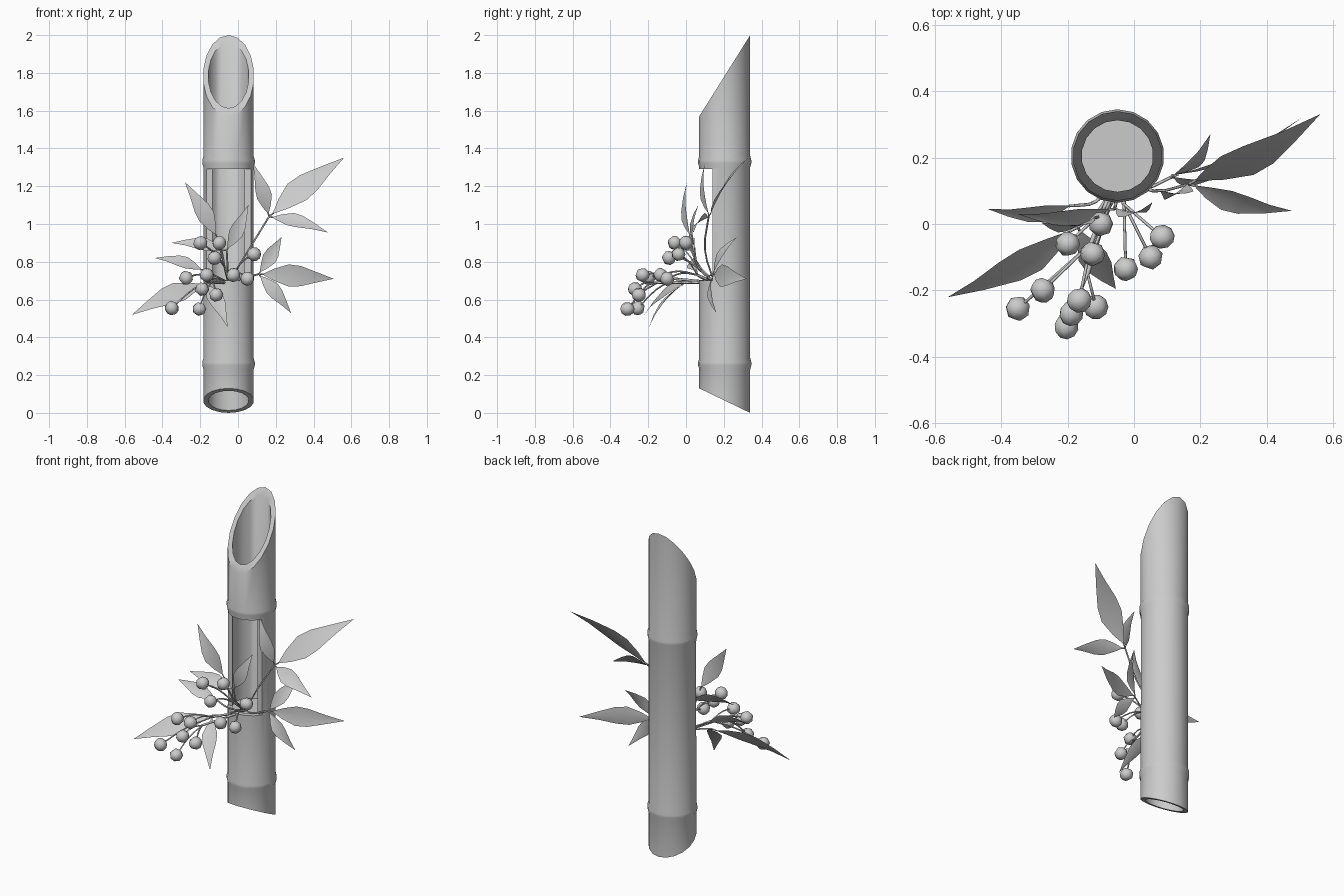
import bpy, bmesh, math, random
from mathutils import Vector, Euler

if "Cube" in bpy.data.objects:
    bpy.data.objects.remove(bpy.data.objects["Cube"])

random.seed(4)
CX, CY, SIDES = -0.05, 0.205, 18
R, RI = 0.135, 0.108
grey = bpy.data.materials.new("plain_grey")
grey.diffuse_color = (0.6, 0.6, 0.6, 1)
grey.use_nodes = True
grey.node_tree.nodes["Principled BSDF"].inputs["Base Color"].default_value = grey.diffuse_color


def finish(name, bm, smooth=40):
    me = bpy.data.meshes.new(name)
    bm.to_mesh(me)
    bm.free()
    me.materials.append(grey)
    ob = bpy.data.objects.new(name, me)
    bpy.context.collection.objects.link(ob)
    bpy.context.view_layer.objects.active = ob
    ob.select_set(True)
    if smooth:
        bpy.ops.object.shade_smooth_by_angle(angle=math.radians(smooth))
    ob.select_set(False)
    return ob


# slanted end cuts
def top_z(y):
    return 1.57 + (y - 0.07) / 0.27 * 0.43


def bottom_z(y):
    return 0.13 - (y - 0.07) / 0.27 * 0.13


# bamboo tube: closed wall profile turned around its axis, with a ridge at each joint
def ridge(z):
    return [(R, z - .03), (R + .006, z - .008), (R + .006, z + .008), (R, z + .03)]


profile = [(R, bottom_z), *ridge(.26), *ridge(1.33), (R, top_z), (RI, top_z), (RI, bottom_z)]
bm = bmesh.new()
rings = []
for r, z in profile:
    ring = []
    for i in range(SIDES):
        a = 2 * math.pi * i / SIDES + math.pi / 2
        x, y = CX + r * math.cos(a), CY + r * math.sin(a)
        ring.append(bm.verts.new((x, y, z(y) if callable(z) else z)))
    rings.append(ring)
for k, a in enumerate(rings):
    b = rings[(k + 1) % len(rings)]
    for i in range(SIDES):
        j = (i + 1) % SIDES
        bm.faces.new((a[i], a[j], b[j], b[i]))
bmesh.ops.recalc_face_normals(bm, faces=bm.faces)
tube = finish("bamboo_tube", bm, 0)

# window opening in the front of the middle section
bm = bmesh.new()
bmesh.ops.create_cube(bm, size=1)
for v in bm.verts:
    v.co = (CX + v.co.x * 0.5, 0.04 + v.co.y * 0.2, 0.995 + v.co.z * 0.59)
cutter = finish("window_cutter", bm, 0)
cutter.hide_render = True
cut = tube.modifiers.new("window", 'BOOLEAN')
cut.operation, cut.object, cut.solver = 'DIFFERENCE', cutter, 'EXACT'
bpy.context.view_layer.objects.active = tube
tube.select_set(True)
bpy.ops.object.modifier_apply(modifier="window")
bpy.ops.object.shade_smooth_by_angle(angle=math.radians(35))
tube.select_set(False)
bpy.data.objects.remove(cutter)

# inner walls at the joints and the window floor
for name, z in (("lower_joint_wall", .26), ("window_floor", .69), ("upper_joint_wall", 1.33)):
    bm = bmesh.new()
    bmesh.ops.create_cone(bm, cap_ends=True, segments=SIDES, radius1=RI, radius2=RI, depth=.012)
    bmesh.ops.translate(bm, verts=bm.verts, vec=(CX, CY, z))
    finish(name, bm)


# stems: thin bevelled curves bent by an offset at the middle
def stem(name, start, end, r, bend=(0, 0, 0)):
    start, end = Vector(start), Vector(end)
    cu = bpy.data.curves.new(name, 'CURVE')
    cu.dimensions = '3D'
    cu.bevel_depth, cu.bevel_resolution, cu.resolution_u = r, 0, 3
    cu.use_fill_caps = True
    sp = cu.splines.new('BEZIER')
    sp.bezier_points.add(2)
    for p, co in zip(sp.bezier_points, (start, (start + end) / 2 + Vector(bend), end)):
        p.co = co
        p.handle_left_type = p.handle_right_type = 'AUTO'
    cu.materials.append(grey)
    bpy.context.collection.objects.link(bpy.data.objects.new(name, cu))


BASE = (CX, .15, .69)


# berry spray: a branch to the joint, then a stalk to each berry
def spray(joint, *berries):
    stem("berry_branch", BASE, joint, .007)
    for centre in berries:
        stem("berry_stalk", joint, centre, .0045, (0, 0, .02))
        bm = bmesh.new()
        bmesh.ops.create_uvsphere(bm, u_segments=7, v_segments=5, radius=.038)
        turn = Euler([random.uniform(0, 3) for _ in range(3)]).to_matrix()
        bmesh.ops.rotate(bm, verts=bm.verts, cent=(0, 0, 0), matrix=turn)
        bmesh.ops.translate(bm, verts=bm.verts, vec=centre)
        finish("berry", bm, 60)


spray((-.07, .06, .77), (-.2, -.06, .9), (-.1, 0, .9), (-.125, -.09, .82))
spray((-.03, .06, .73), (.085, -.04, .84), (.05, -.1, .71), (-.025, -.135, .73))
spray((-.13, -.06, .71), (-.275, -.2, .715), (-.165, -.23, .73), (-.35, -.255, .555))
spray((-.14, -.15, .69), (-.205, -.31, .55), (-.115, -.25, .625), (-.19, -.27, .655))


# leaf: pointed blade with a folded midrib; width follows length
def leaf(joint, tip, facing):
    joint, tip = Vector(joint), Vector(tip)
    base = joint.lerp(tip, .06)
    stem("leaf_stalk", joint, base, .004)
    d = tip - base
    width = .25 * d.length + .015
    side = d.cross(Vector(facing)).normalized()
    up = side.cross(d).normalized()
    bm = bmesh.new()
    rows = []
    for t, w in ((0, .06), (.14, .55), (.33, 1), (.5, .92), (.75, .45), (1, .01)):
        c = base + d * t + up * .08 * t * (1 - t)
        rows.append([bm.verts.new(c + side * (s * w * width / 2) + up * abs(s) * w * .008)
                     for s in (-1, 0, 1)])
    for a, b in zip(rows, rows[1:]):
        for i in (0, 1):
            bm.faces.new((a[i], a[i + 1], b[i + 1], b[i]))
    finish("leaf", bm, 50)


TILTED, UPRIGHT = (.1, -.75, .6), (.25, -1, .1)


# leafy twig: a bent stem to the joint, then its leaves by tip and facing
def twig(joint, *leaves):
    stem("leaf_twig", BASE, joint, .005, (0, -.035, 0))
    for tip, facing in leaves:
        leaf(joint, tip, facing)


twig((.165, .12, 1.04), ((.56, .33, 1.35), TILTED), ((.475, .04, .955), TILTED),
     ((.08, .1, 1.32), UPRIGHT))
twig((.11, .14, .735), ((.505, .32, .71), UPRIGHT), ((.23, .27, .93), UPRIGHT),
     ((.28, .16, .53), UPRIGHT))
twig((-.11, .02, .93), ((-.28, .005, 1.22), UPRIGHT))
twig((-.18, .055, .755), ((-.44, .045, .82), TILTED))
twig((-.06, .045, .86), ((-.35, .03, .9), TILTED), ((.055, .065, 1.1), UPRIGHT))
twig((-.17, -.01, .69), ((-.56, -.22, .52), TILTED), ((-.055, -.195, .455), TILTED))
